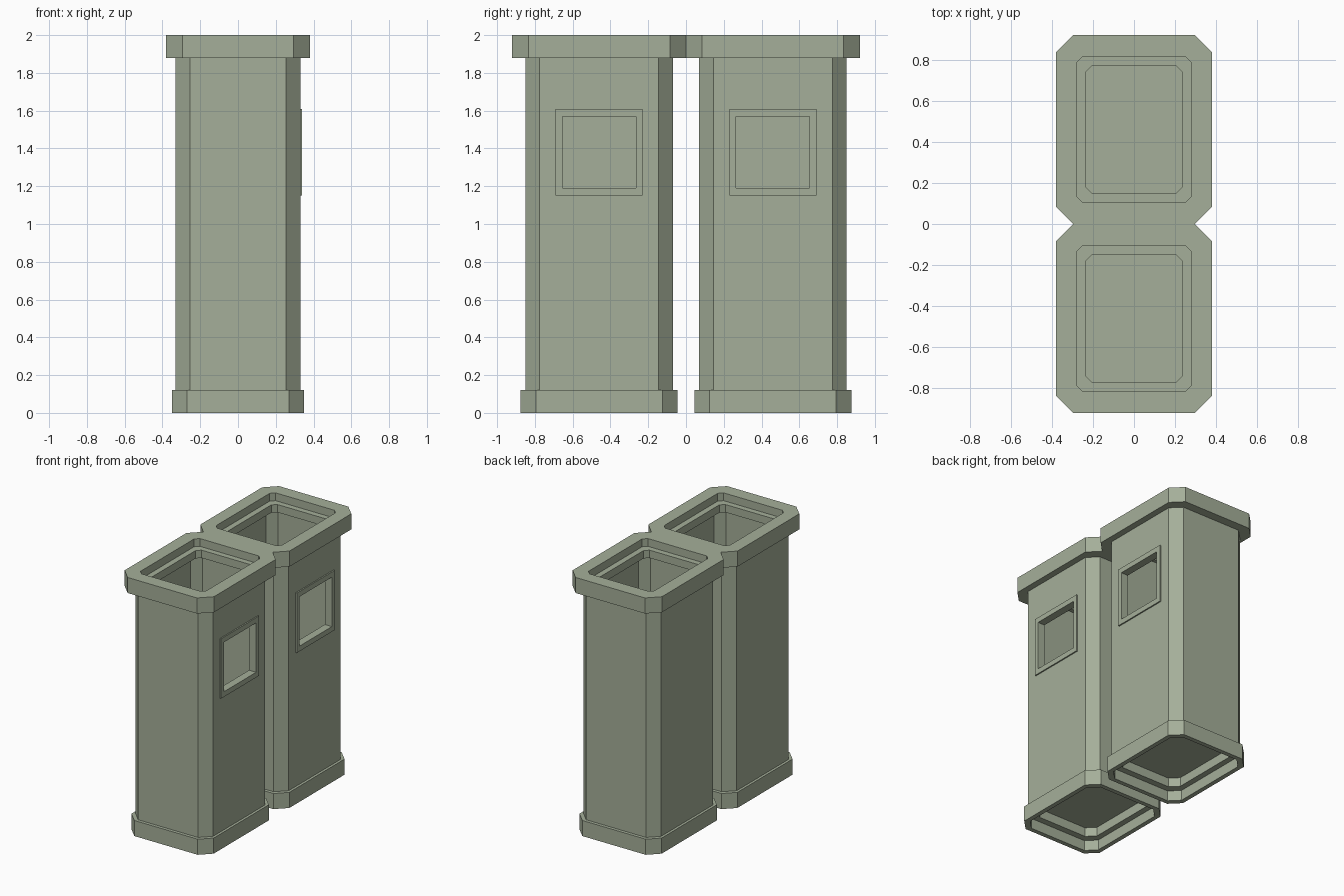
import bpy
import bmesh

cube = bpy.data.objects.get("Cube")
if cube:
    bpy.data.objects.remove(cube, do_unlink=True)

CENTRE_Y = 0.46
WINDOW_Z = 1.38

sage = bpy.data.materials.new("sage_green")
colour = (0.375, 0.43, 0.32, 1)
sage.use_nodes = True
sage.diffuse_color = colour
sage.node_tree.nodes["Principled BSDF"].inputs["Base Color"].default_value = colour


def octagon(hx, hy, cut, z):
    """Rectangle with chamfered corners, anticlockwise from above."""
    return [(hx, cut - hy, z), (hx, hy - cut, z), (hx - cut, hy, z), (cut - hx, hy, z),
            (-hx, hy - cut, z), (-hx, cut - hy, z), (cut - hx, -hy, z), (hx - cut, -hy, z)]


def rectangle(x, hy, hz):
    return [(x, -hy, -hz), (x, hy, -hz), (x, hy, hz), (x, -hy, hz)]


def loft(name, loops, place, closed):
    """Bridge successive loops; either join the ends or cap them."""
    bm = bmesh.new()
    rings = [[bm.verts.new(p) for p in loop] for loop in loops]
    pairs = list(zip(rings, rings[1:]))
    if closed:
        pairs.append((rings[-1], rings[0]))
    else:
        bm.faces.new(rings[0])
        bm.faces.new(rings[-1])
    for a, b in pairs:
        for i in range(len(a)):
            j = (i + 1) % len(a)
            bm.faces.new((a[i], a[j], b[j], b[i]))
    bmesh.ops.recalc_face_normals(bm, faces=bm.faces)
    bmesh.ops.translate(bm, verts=bm.verts, vec=place)
    mesh = bpy.data.meshes.new(name)
    bm.to_mesh(mesh)
    bm.free()
    mesh.materials.append(sage)
    obj = bpy.data.objects.new(name, mesh)
    bpy.context.collection.objects.link(obj)
    return obj


# Section loops, each as half width, half depth, corner cut, height
base_loops = [octagon(*s) for s in (
    (0.27, 0.33, 0.06, 0.15), (0.27, 0.33, 0.06, 0.08),
    (0.315, 0.38, 0.07, 0.08), (0.315, 0.38, 0.07, 0),
    (0.35, 0.415, 0.08, 0), (0.35, 0.415, 0.08, 0.12),
    (0.29, 0.35, 0.06, 0.12), (0.29, 0.35, 0.06, 0.17))]
body_loops = [octagon(*s) for s in (
    (0.33, 0.39, 0.075, 0.12), (0.33, 0.39, 0.075, 1.88),
    (0.28, 0.34, 0.06, 1.88), (0.28, 0.34, 0.06, 0.12))]
rim_loops = [octagon(*s) for s in (
    (0.38, 0.46, 0.085, 1.88), (0.38, 0.46, 0.085, 2),
    (0.28, 0.355, 0.03, 2), (0.28, 0.355, 0.03, 1.94),
    (0.235, 0.31, 0.03, 1.94), (0.235, 0.31, 0.03, 1.88))]
frame_loops = [rectangle(*s) for s in (
    (0.33, 0.23, 0.23), (0.34, 0.23, 0.23),
    (0.34, 0.195, 0.19), (0.33, 0.195, 0.19))]
cutter_loops = [rectangle(x, 0.195, 0.19) for x in (0.2, 0.45)]

for side, y in (("front", -CENTRE_Y), ("back", CENTRE_Y)):
    loft(side + "_base", base_loops, (0, y, 0), False)
    body = loft(side + "_body", body_loops, (0, y, 0), True)
    rim = loft(side + "_rim", rim_loops, (0, y, 0), True)
    loft(side + "_window_frame", frame_loops, (0, y, WINDOW_Z), True)

    # Window opening through the wall
    cutter = loft("window_cutter", cutter_loops, (0, y, WINDOW_Z), False)
    cutter.hide_render = True
    mod = body.modifiers.new("window", "BOOLEAN")
    mod.operation = "DIFFERENCE"
    mod.solver = "EXACT"
    mod.object = cutter
    bpy.context.view_layer.objects.active = body
    bpy.ops.object.modifier_apply(modifier=mod.name)
    bpy.data.objects.remove(cutter, do_unlink=True)

    # Open the rim where the two bins meet
    bm = bmesh.new()
    bm.from_mesh(rim.data)
    meeting = [f for f in bm.faces if all(abs(v.co.y) < 0.001 for v in f.verts)]
    bmesh.ops.delete(bm, geom=meeting, context="FACES_ONLY")
    bm.to_mesh(rim.data)
    bm.free()
